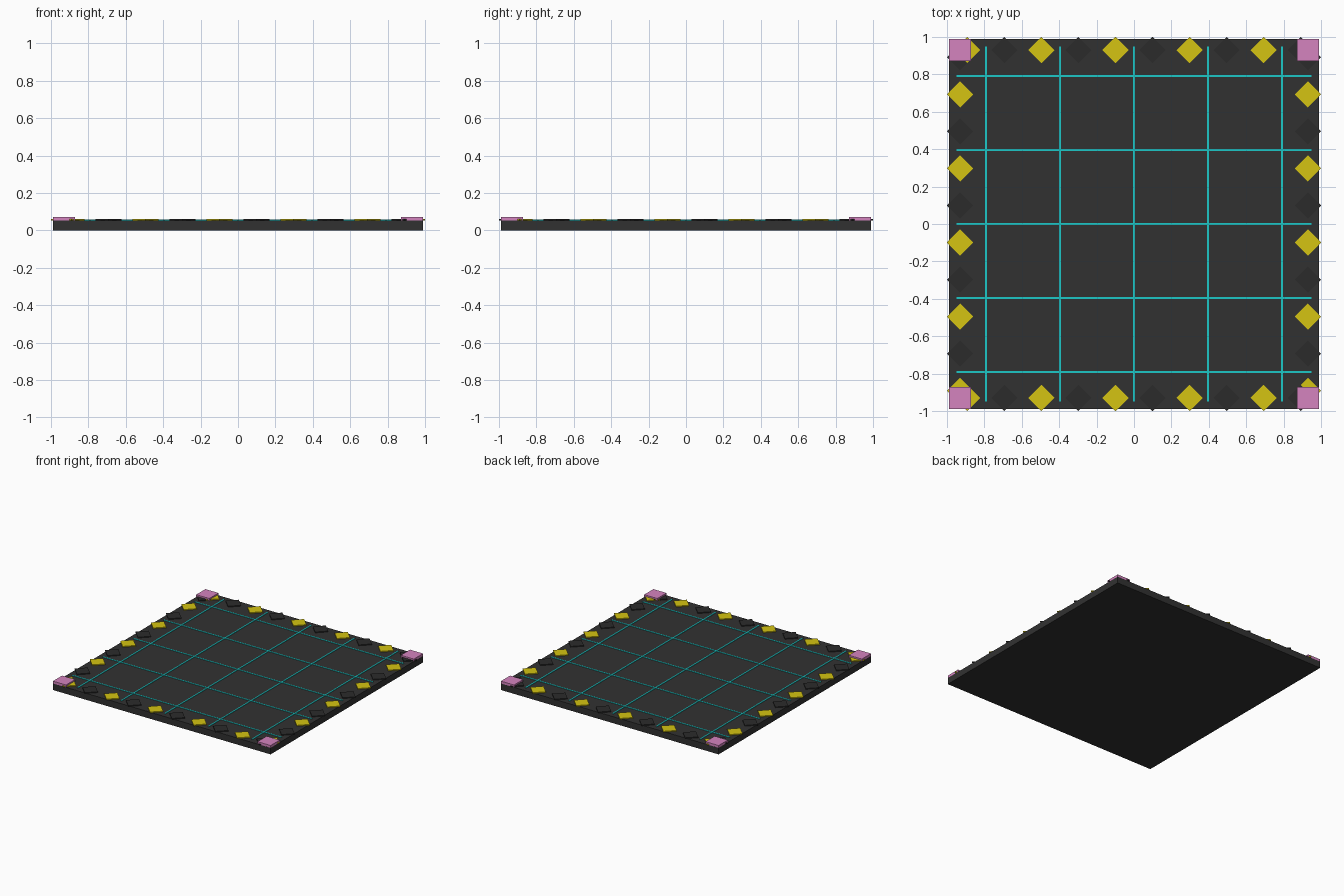
import bpy, bmesh, math
from mathutils import Matrix, Vector

if "Cube" in bpy.data.objects:
    bpy.data.objects.remove(bpy.data.objects["Cube"])


def material(name, rgb):
    m = bpy.data.materials.new(name)
    m.diffuse_color = (*rgb, 1.0)
    m.use_nodes = True
    m.node_tree.nodes["Principled BSDF"].inputs["Base Color"].default_value = m.diffuse_color
    return m


SLAB = material("charcoal", (0.031, 0.031, 0.031))
BLACK = material("soft black", (0.024, 0.024, 0.024))
YELLOW = material("hazard yellow", (0.66, 0.55, 0.006))
CYAN = material("cyan", (0.012, 0.58, 0.57))
PINK = material("pink", (0.66, 0.23, 0.52))


def boxes(name, mat, centres, size, z0, z1, angle=0.0):
    """One object made of equal boxes standing between z0 and z1."""
    bm = bmesh.new()
    for x, y in centres:
        mtx = (Matrix.Translation(Vector((x, y, (z0 + z1) / 2)))
               @ Matrix.Rotation(angle, 4, 'Z')
               @ Matrix.Diagonal((size[0], size[1], z1 - z0, 1)))
        bmesh.ops.create_cube(bm, size=1, matrix=mtx)
    me = bpy.data.meshes.new(name)
    bm.to_mesh(me)
    bm.free()
    me.materials.append(mat)
    ob = bpy.data.objects.new(name, me)
    bpy.context.collection.objects.link(ob)
    return ob


HALF = 0.9895    # half width of the slab
EDGE = 0.93      # centre line of the border
TOP = 0.0535     # slab height
STEP = 0.198     # spacing of border diamonds and half the grid pitch

# Floor slab
boxes("floor_slab", SLAB, [(0, 0)], (2 * HALF, 2 * HALF), 0, TOP)

# Glowing grid lines
grid = [i * 2 * STEP for i in range(-2, 3)]
boxes("grid_lines_lengthwise", CYAN, [(g, 0) for g in grid], (0.01, 1.9), TOP - 0.004, TOP + 0.0042)
boxes("grid_lines_crosswise", CYAN, [(0, g) for g in grid], (1.9, 0.01), TOP - 0.004, TOP + 0.004)

# Border diamonds, alternating yellow and black on all four edges
for name, mat, start in (("yellow_diamonds", YELLOW, 0), ("black_diamonds", BLACK, 1)):
    spots = [-4.5 * STEP + i * STEP for i in range(start, 10, 2)]
    for axis in (0, 1):
        centres = [(p, s * EDGE) if axis == 0 else (s * EDGE, p)
                   for p in spots for s in (-1, 1)]
        label = ("front_back_", "side_")[axis] + name
        boxes(label, mat, centres, (0.099, 0.099), TOP, 0.0612 - 0.0004 * axis - 0.0002 * start,
              math.pi / 4)

# Raised corner pads
boxes("corner_pads", PINK, [(x * EDGE, y * EDGE) for x in (-1, 1) for y in (-1, 1)],
      (0.1188, 0.1188), TOP - 0.002, 0.073)
